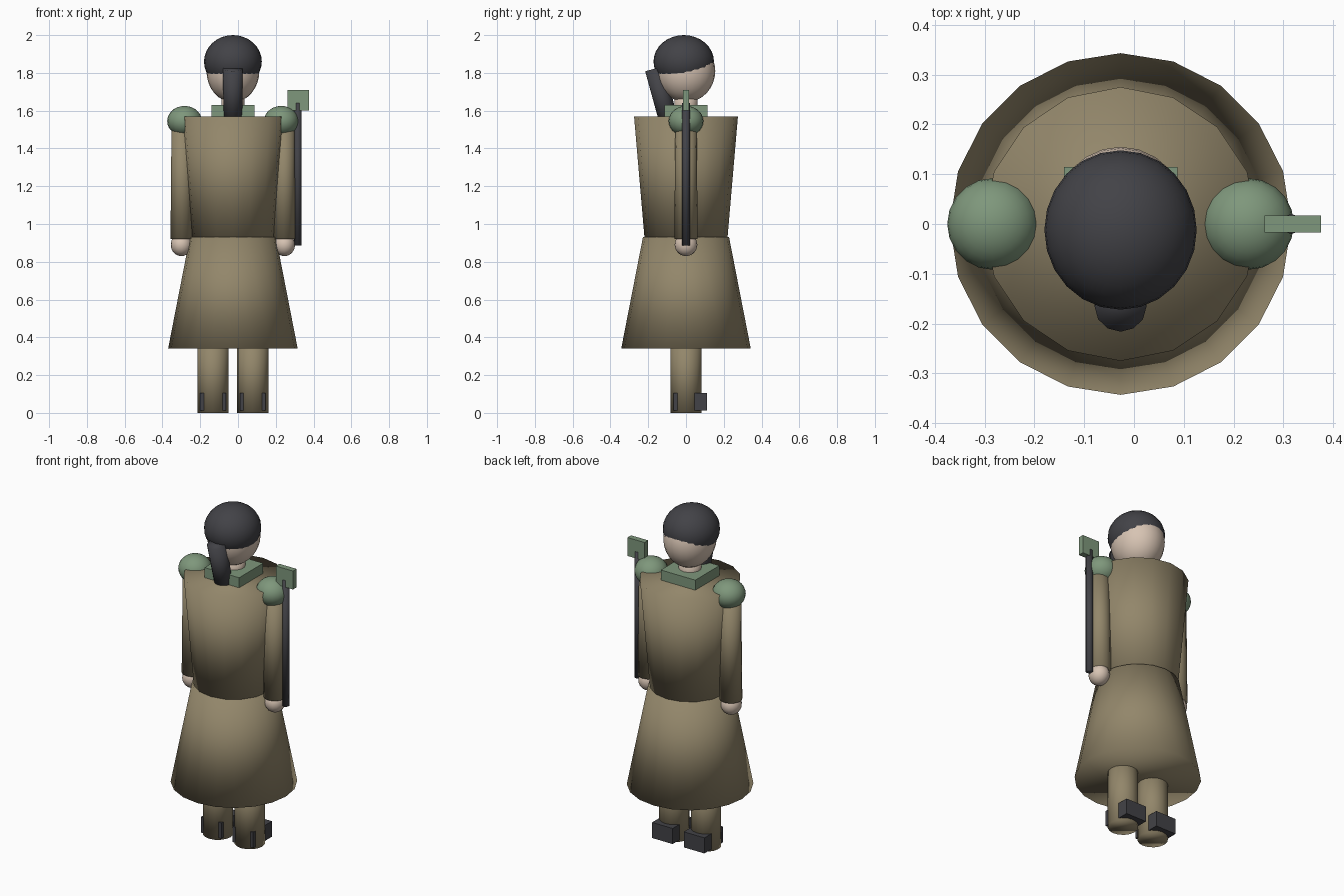
import bpy, bmesh
from mathutils import Matrix, Vector

cube = bpy.data.objects.get("Cube")
if cube:
    bpy.data.objects.remove(cube, do_unlink=True)


def material(name, rgb):
    m = bpy.data.materials.new(name)
    m.use_nodes = True
    m.diffuse_color = (*rgb, 1)
    node = next(n for n in m.node_tree.nodes if n.type == 'BSDF_PRINCIPLED')
    node.inputs["Base Color"].default_value = (*rgb, 1)
    return m


COAT = material("khaki_cloth", (0.29, 0.24, 0.145))
GREEN = material("sage_green", (0.21, 0.31, 0.20))
SKIN = material("pale_skin", (0.68, 0.55, 0.45))
DARK = material("charcoal", (0.055, 0.055, 0.063))
AXIS = -0.027  # body centre line


def finish(name, bm, mat, smooth):
    for f in bm.faces:
        f.smooth = smooth
    mesh = bpy.data.meshes.new(name)
    bm.to_mesh(mesh)
    bm.free()
    mesh.materials.append(mat)
    obj = bpy.data.objects.new(name, mesh)
    bpy.context.collection.objects.link(obj)
    return obj


def cone(name, bottom, top, r_bottom, r_top, sides, mat):
    """Capped, softly shaded cone between two points."""
    a, b = Vector(bottom), Vector(top)
    turn = (b - a).to_track_quat('Z', 'Y').to_matrix().to_4x4()
    if abs(b.x - a.x) + abs(b.y - a.y) < 1e-6:
        turn = Matrix.Identity(4)
    bm = bmesh.new()
    bmesh.ops.create_cone(bm, cap_ends=True, segments=sides, radius1=r_bottom,
                          radius2=r_top, depth=(b - a).length,
                          matrix=Matrix.Translation((a + b) / 2) @ turn)
    return finish(name, bm, mat, True)


def ball(name, centre, radii, mat, u=20, v=14):
    bm = bmesh.new()
    bmesh.ops.create_uvsphere(bm, u_segments=u, v_segments=v, radius=1,
                              matrix=Matrix.Translation(centre) @ Matrix.Diagonal((*radii, 1)))
    return finish(name, bm, mat, True)


def box(name, low, high, mat):
    low, high = Vector(low), Vector(high)
    bm = bmesh.new()
    bmesh.ops.create_cube(bm, size=1, matrix=Matrix.Translation((low + high) / 2)
                          @ Matrix.Diagonal((*(high - low), 1)))
    return finish(name, bm, mat, False)


# Coat
cone("coat_skirt", (AXIS, 0, 0.34), (AXIS, 0, 0.93), 0.343, 0.228, 20, COAT)
cone("coat_torso", (AXIS, 0, 0.93), (AXIS, 0, 1.57), 0.22, 0.275, 16, COAT)
box("collar", (AXIS - 0.114, -0.114, 1.55), (AXIS + 0.114, 0.114, 1.63), GREEN)

# Head, hair and plait
cone("neck", (AXIS, 0, 1.55), (AXIS, 0, 1.70), 0.062, 0.062, 14, SKIN)
ball("head", (AXIS, 0, 1.81), (0.14, 0.155, 0.165), SKIN, 24, 16)
ball("hair", (AXIS, -0.012, 1.86), (0.153, 0.16, 0.14), DARK, 24, 16)
cone("plait", (AXIS, -0.085, 1.52), (AXIS, -0.166, 1.822), 0.05, 0.052, 12, DARK)

# Limbs, mirrored about the centre line
for side, s in (("right", -1), ("left", 1)):
    arm, leg = AXIS + s * 0.27, AXIS + s * 0.105
    cone(side + "_arm", (arm, 0, 0.92), (arm, 0, 1.55), 0.062, 0.056, 14, COAT)
    ball(side + "_shoulder", (AXIS + s * 0.256, 0, 1.545), (0.092, 0.092, 0.08), GREEN)
    ball(side + "_hand", (AXIS + s * 0.273, 0, 0.89), (0.056, 0.06, 0.06), SKIN, 16, 12)
    cone(side + "_leg", (leg, 0, 0), (leg, 0, 0.42), 0.083, 0.083, 16, COAT)
    box(side + "_boot", (leg - 0.068, -0.065, 0.012), (leg + 0.068, 0.112, 0.105), DARK)

# Slung weapon with a flat blade at the top
cone("weapon_shaft", (0.316, 0, 0.885), (0.316, 0, 1.64), 0.02, 0.02, 10, DARK)
box("weapon_blade", (0.262, -0.017, 1.60), (0.375, 0.017, 1.71), GREEN)
